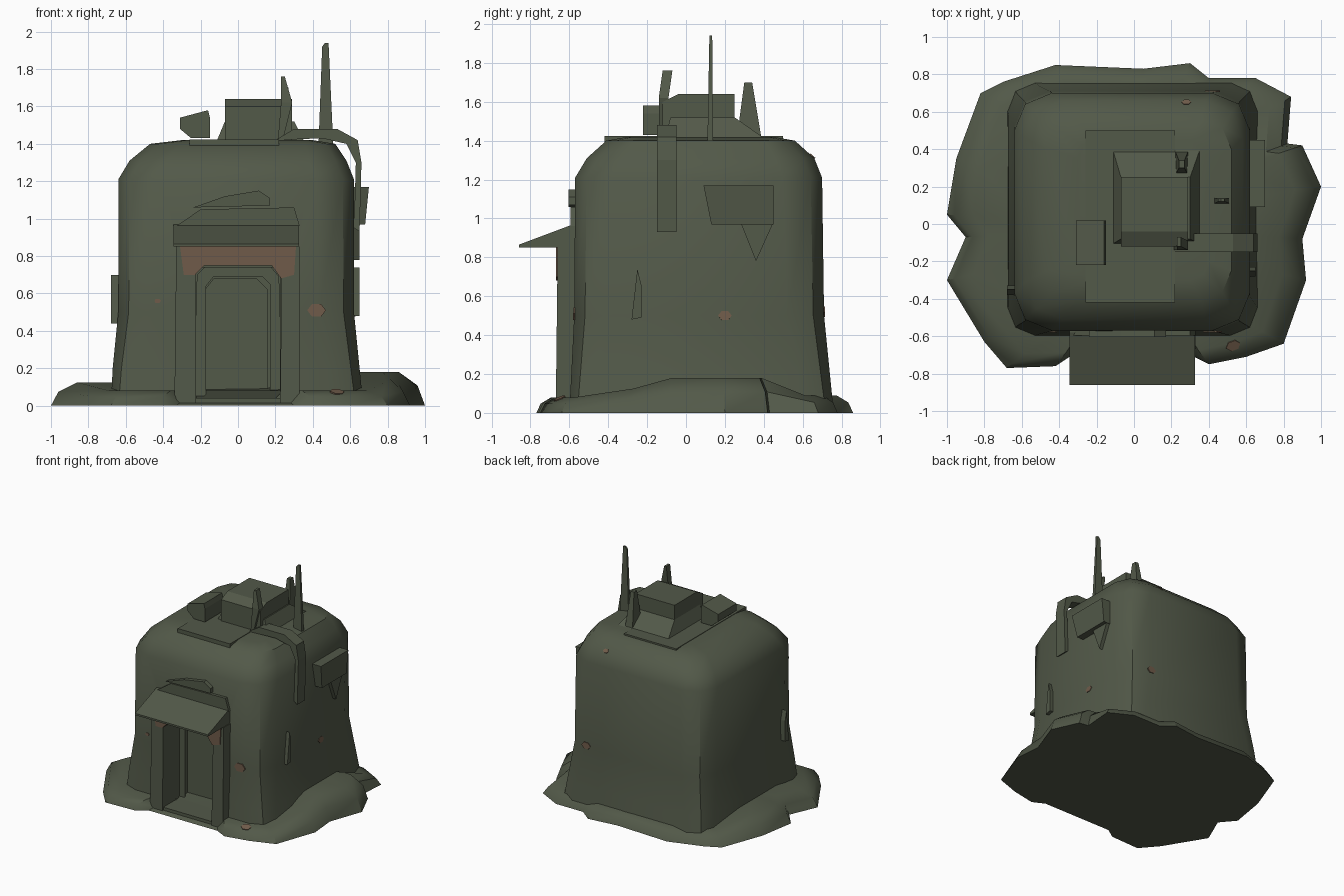
import bpy, bmesh, math
from mathutils import Vector

if "Cube" in bpy.data.objects:
    bpy.data.objects.remove(bpy.data.objects["Cube"], do_unlink=True)


def material(name, colour):
    mat = bpy.data.materials.new(name)
    mat.use_nodes = True
    mat.diffuse_color = (*colour, 1)
    mat.node_tree.nodes["Principled BSDF"].inputs["Base Color"].default_value = (*colour, 1)
    return mat


GREEN = material("olive green", (0.085, 0.1, 0.066))
RUST = material("rust brown", (0.16, 0.105, 0.068))


def loft(name, rings, mat=GREEN, smooth=False):
    """Skin a list of equal-length closed rings and cap both ends."""
    bm = bmesh.new()
    loops = [[bm.verts.new(p) for p in ring] for ring in rings]
    for low, high in zip(loops, loops[1:]):
        for i in range(len(low)):
            j = (i + 1) % len(low)
            bm.faces.new((low[i], low[j], high[j], high[i]))
    bm.faces.new(loops[0])
    bm.faces.new(loops[-1])
    bmesh.ops.recalc_face_normals(bm, faces=bm.faces)
    mesh = bpy.data.meshes.new(name)
    bm.to_mesh(mesh)
    bm.free()
    mesh.materials.append(mat)
    obj = bpy.data.objects.new(name, mesh)
    bpy.context.collection.objects.link(obj)
    if smooth:
        bpy.ops.object.select_all(action="DESELECT")
        obj.select_set(True)
        bpy.context.view_layer.objects.active = obj
        bpy.ops.object.shade_smooth_by_angle(angle=math.radians(40))
    return obj


def rect(x0, x1, y0, y1, z):
    return [(x0, y0, z), (x1, y0, z), (x1, y1, z), (x0, y1, z)]


def box(name, x0, x1, y0, y1, z0, z1):
    return loft(name, [rect(x0, x1, y0, y1, z0), rect(x0, x1, y0, y1, z1)])


def prism(name, axis, outline, start, end, mat=GREEN):
    """Extrude a flat outline along the x or y axis."""
    place = (lambda a, b, d: (d, a, b)) if axis == "x" else (lambda a, b, d: (a, d, b))
    return loft(name, [[place(a, b, d) for a, b in outline] for d in (start, end)], mat)


def rounded(x0, x1, y0, y1, z, r, steps=2):
    """Rectangle with rounded corners at height z."""
    corners = [(x1 - r, y1 - r), (x0 + r, y1 - r), (x0 + r, y0 + r), (x1 - r, y0 + r)]
    ring = []
    for k, (cx, cy) in enumerate(corners):
        for s in range(steps + 1):
            a = math.pi / 2 * (k + s / steps)
            ring.append((cx + r * math.cos(a), cy + r * math.sin(a), z))
    return ring


# Main block, flaring at the foot and rounding into the roof
body = loft("main_block", [
    rounded(-0.68, 0.67, -0.6, 0.76, 0, 0.14),
    rounded(-0.67, 0.65, -0.59, 0.74, 0.2, 0.16),
    rounded(-0.64, 0.62, -0.575, 0.71, 0.5, 0.19),
    rounded(-0.64, 0.62, -0.57, 0.7, 1.21, 0.2),
    rounded(-0.58, 0.58, -0.51, 0.66, 1.31, 0.2),
    rounded(-0.47, 0.52, -0.41, 0.56, 1.4, 0.16),
    rounded(-0.3, 0.4, -0.3, 0.45, 1.42, 0.1)], smooth=True)

# Deep doorway cut into the front wall
cutter = box("doorway_cutter", -.225, .225, -.9, -.4, .03, .74)
cutter.hide_render = True
cutter.hide_viewport = True
doorway = body.modifiers.new("doorway", "BOOLEAN")
doorway.operation = "DIFFERENCE"
doorway.solver = "EXACT"
doorway.object = cutter

# Rubble skirt following an irregular footprint
footprint = [(-1, .05), (-.9, -.07), (-1, -.3), (-.8, -.63), (-.68, -.77), (-.42, -.76),
             (-.33, -.7), (0, -.7), (.3, -.7), (.4, -.75), (.6, -.71), (.8, -.64),
             (.92, -.3), (.9, -.08), (1, .2), (.9, .42), (.82, .43), (.84, .68),
             (.65, .78), (.4, .78), (.3, .86), (.05, .83), (-.42, .85), (-.7, .76),
             (-.82, .7), (-.95, .35)]


def rubble_height(x, y):
    if y < -0.5:
        return 0.02 if abs(x) < 0.35 else 0.08
    if y > 0.5:
        return 0.09
    return 0.18 if x > 0 and y > -0.15 else 0.125


skirt = loft("rubble_skirt", [
    [(x, y, 0) for x, y in footprint],
    [(x * .96, y * .97, rubble_height(x, y) * .6) for x, y in footprint],
    [(x * .86, y * .9, rubble_height(x, y)) for x, y in footprint],
    [(x * .6, y * .68, rubble_height(x, y)) for x, y in footprint]], smooth=True)

# Porch: pillars, lintel, sloping canopy and the door set back between them
for side, x0, x1 in (("right", -.34, -.225), ("left", .225, .33)):
    loft(side + "_pillar", [rect(x0, x1, -.67, -.5, 0), rect(x0 + .01, x1, -.66, -.5, .85)])
prism("lintel", "y", [(-.31, .85), (.31, .85), (.3, .7), (.23, .68), (.18, .75),
                      (-.18, .75), (-.23, .7), (-.29, .7)], -.668, -.55, RUST)
prism("canopy", "x", [(-.86, .85), (-.86, .865), (-.58, .97), (-.5, .97), (-.5, .85)], -.345, .325)
prism("canopy_rise", "y", [(-.33, .96), (.33, .96), (.3, 1.06), (-.2, 1.05)], -.595, -.55)
box("door_sill", -.23, .23, -.66, -.4, 0, .04)
prism("door_frame", "y", [(-.23, .03), (-.17, .03), (-.17, .64), (-.13, .69), (.13, .69),
                          (.17, .65), (.17, .03), (.23, .03), (.22, .69), (.17, .75),
                          (-.17, .75), (-.22, .7)], -.45, -.39)
prism("door", "y", [(-.17, .08), (.16, .08), (.16, .62), (.1, .68), (-.13, .68), (-.17, .63)],
      -.42, -.39)
prism("brow_ledge", "y", [(-.24, 1.06), (.17, 1.07), (.17, 1.11), (.11, 1.15), (-.07, 1.12)],
      -.605, -.54)

# Roof equipment
box("roof_panel", -.26, .22, -.42, .5, 1.38, 1.424)
loft("roof_crate", [rect(-.07, .29, -.12, .25, 1.4), rect(-.07, .29, -.12, .25, 1.6),
                    rect(-.07, .29, -.04, .25, 1.64)])
loft("crate_skirt", [rect(-.12, .36, -.11, .42, 1.4), rect(-.07, .3, -.08, .25, 1.52)])
prism("small_crate", "y", [(-.31, 1.48), (-.25, 1.43), (-.15, 1.43), (-.15, 1.54), (-.16, 1.58),
                           (-.31, 1.54)], -.22, .02)
loft("roof_spike", [rect(.22, .29, .26, .39, 1.4), rect(.24, .27, .3, .34, 1.7)])
loft("blade", [rect(.21, .23, -.14, -.12, 1.38), rect(.23, .29, -.14, -.09, 1.62),
               rect(.23, .25, -.12, -.07, 1.76)])
loft("antenna", [rect(.43, .51, .11, .14, 1.38), rect(.45, .485, .12, .135, 1.92),
                 rect(.465, .485, .12, .135, 1.94)])

# Strap that arches over the roof edge and hangs down the side
prism("side_strap", "y", [(.2, 1.42), (.3, 1.48), (.53, 1.48), (.64, 1.42), (.66, 1.3),
                          (.65, .93), (.62, .95), (.63, 1.3), (.58, 1.4), (.45, 1.43)], -.15, -.05)

# Side box with a torn flap below, and loose shards on both walls
loft("side_box", [rect(.58, .68, .13, .45, .97), rect(.58, .7, .09, .45, 1.17)])
prism("torn_flap", "x", [(.28, .98), (.45, .98), (.36, .78)], .61, .65)
shard = [(-.28, .48), (-.23, .49), (-.23, .66), (-.25, .74)]
prism("left_shard", "x", shard, .6, .65)
prism("right_shard", "x", [(y - .1, z - .04) for y, z in shard], -.68, -.62)

# Rust spots laid on the walls and rubble as thin plates
bpy.context.view_layer.update()
spots = [("front", body, (.42, -2, .51), (0, 1, 0), .05),
         ("small_front", body, (-.43, -2, .56), (0, 1, 0), .018),
         ("side", body, (2, .2, .5), (-1, 0, 0), .035),
         ("back", body, (.42, 2, .52), (0, -1, 0), .04),
         ("top", body, (.28, .65, 3), (0, 0, -1), .025),
         ("rubble", skirt, (.53, -.65, 3), (0, 0, -1), .04)]
for name, target, origin, direction, size in spots:
    hit, point, normal, _ = target.ray_cast(Vector(origin), Vector(direction))
    across = Vector((-normal.y, normal.x, 0)).normalized()
    up = normal.cross(across)
    ring = [across * math.cos(k * math.pi / 3) * size + up * math.sin(k * math.pi / 3) * size * .75
            for k in range(6)]
    loft(name + "_rust_spot", [[point + v - normal * .003 for v in ring],
                               [point + v + normal * .005 for v in ring]], RUST)
